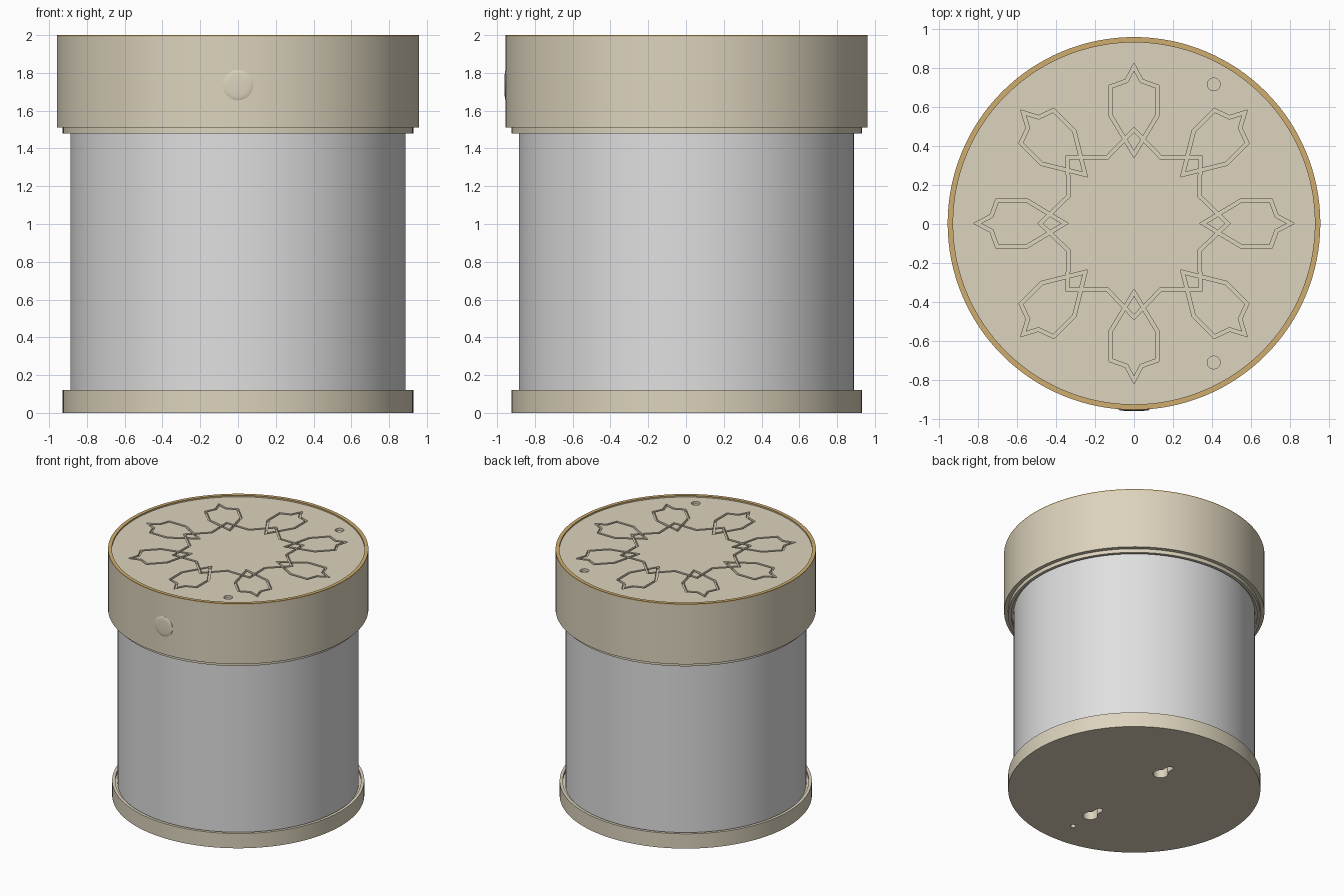
import bpy, bmesh, math
from mathutils import Matrix, Vector

if "Cube" in bpy.data.objects:
    bpy.data.objects.remove(bpy.data.objects["Cube"])

SIDES = 128
CENTRE = Vector((0, 0.003, 0))


def material(name, rgb):
    m = bpy.data.materials.new(name)
    m.use_nodes = True
    m.diffuse_color = (*rgb, 1)
    m.node_tree.nodes["Principled BSDF"].inputs["Base Color"].default_value = (*rgb, 1)
    return m


tan = material("warm_tan", (0.72, 0.655, 0.51))
grey = material("pale_grey", (0.74, 0.74, 0.74))
gold = material("dull_gold", (0.62, 0.42, 0.16))


def finish(bm, name, mat):
    bmesh.ops.recalc_face_normals(bm, faces=bm.faces)
    mesh = bpy.data.meshes.new(name)
    bm.to_mesh(mesh)
    bm.free()
    mesh.materials.append(mat)
    obj = bpy.data.objects.new(name, mesh)
    obj.location = CENTRE
    bpy.context.collection.objects.link(obj)
    return obj


def smooth(obj):
    bpy.ops.object.select_all(action='DESELECT')
    obj.select_set(True)
    bpy.context.view_layer.objects.active = obj
    bpy.ops.object.shade_smooth_by_angle(angle=math.radians(30))


def lathe(name, profile, mat, ring=False, sides=SIDES):
    """Turn (radius, z) points about z; a ring closes on itself, otherwise the ends are capped."""
    bm = bmesh.new()
    loops = []
    for r, z in profile:
        loops.append([bm.verts.new((r * math.cos(a), r * math.sin(a), z))
                      for a in (2 * math.pi * i / sides for i in range(sides))])
    pairs = list(zip(loops, loops[1:]))
    if ring:
        pairs.append((loops[-1], loops[0]))
    else:
        bm.faces.new(loops[0])
        bm.faces.new(loops[-1])
    for low, high in pairs:
        for i in range(sides):
            j = (i + 1) % sides
            bm.faces.new((low[i], low[j], high[j], high[i]))
    return finish(bm, name, mat)


def inset(points, width):
    """Mitred inward offset of a counter-clockwise outline."""
    result = []
    for i, p in enumerate(points):
        a = (p - points[i - 1]).normalized()
        b = (points[(i + 1) % len(points)] - p).normalized()
        na, nb = Vector((-a.y, a.x)), Vector((-b.y, b.x))
        result.append(p + (na + nb) * width / (1 + na.dot(nb)))
    return result


def add_band(bm, outline, width, z0, z1):
    inner = inset(outline, width)
    rings = [[bm.verts.new((p.x, p.y, z)) for p in pts]
             for pts, z in ((outline, z0), (outline, z1), (inner, z1), (inner, z0))]
    n = len(outline)
    for k in range(4):
        a, b = rings[k], rings[(k + 1) % 4]
        for i in range(n):
            j = (i + 1) % n
            bm.faces.new((a[i], a[j], b[j], b[i]))


def add_prism(bm, outline, z0, z1):
    low, high = ([bm.verts.new((p[0], p[1], z)) for p in outline] for z in (z0, z1))
    bm.faces.new(low)
    bm.faces.new(high)
    for i in range(len(low)):
        j = (i + 1) % len(low)
        bm.faces.new((low[i], low[j], high[j], high[i]))


def carve(obj, bm):
    cutter = finish(bm, "cutter", obj.data.materials[0])
    cutter.hide_render = True
    mod = obj.modifiers.new("carve", 'BOOLEAN')
    mod.operation, mod.solver, mod.object = 'DIFFERENCE', 'EXACT', cutter
    bpy.context.view_layer.objects.active = obj
    bpy.ops.object.modifier_apply(modifier=mod.name)
    bpy.data.objects.remove(cutter)


def arc(cx, cy, r, start, end, steps):
    return [(cx + r * math.cos(start + (end - start) * i / steps),
             cy + r * math.sin(start + (end - start) * i / steps)) for i in range(steps + 1)]


# Body tube and the turned parts around it
body = lathe("body", [(0.887, 0.09), (0.887, 1.52)], grey)
base = lathe("base", [(0.928, 0), (0.928, 0.12), (0.905, 0.12), (0.905, 0.1), (0.88, 0.1)], tan)
collar = lathe("collar", [(0.88, 1.5), (0.905, 1.5), (0.905, 1.48), (0.928, 1.48),
                          (0.928, 1.53), (0.88, 1.53)], tan, ring=True)
cap = lathe("cap", [(0.9, 1.51), (0.958, 1.51), (0.958, 1.992), (0.93, 1.992),
                    (0.93, 1.95), (0.9, 1.95)], tan, ring=True)
rim = lathe("rim", [(0.93, 1.985), (0.958, 1.992), (0.958, 2), (0.93, 2)], gold, ring=True)
lid = lathe("lid", [(0.93, 1.93), (0.93, 1.988)], tan)

# Petal grooves carved in the lid
FLOOR, ABOVE, WIDTH = 1.968, 2.02, 0.018
half = [(0.128, 0.55), (0.128, 0.71), (0.045, 0.74)]
petal = [(0, 0.337)] + half + [(0, 0.825)] + [(-x, y) for x, y in reversed(half)]
bm = bmesh.new()
for k in range(8):
    turn = Matrix.Rotation(k * math.pi / 4, 2)
    add_band(bm, [turn @ Vector(p) for p in petal], WIDTH, FLOOR, ABOVE)
carve(lid, bm)

# Star groove crossing the petals
star = []
for k in range(16):
    r, a = (0.375 if k % 2 else 0.495), k * math.pi / 8
    star.append(Vector((r * math.cos(a), r * math.sin(a))))
bm = bmesh.new()
add_band(bm, star, WIDTH, FLOOR - 0.0005, ABOVE)
carve(lid, bm)

# Two small round recesses in the lid
bm = bmesh.new()
for y in (-0.715, 0.715):
    add_prism(bm, arc(0.41, y, 0.033, 0, 2 * math.pi, 24)[:-1], FLOOR, ABOVE)
carve(lid, bm)

# Keyhole slots and a pin hole under the base
bm = bmesh.new()
for y in (-0.505, 0.3):
    spread = math.asin(0.025 / 0.055)
    keyhole = arc(0, y, 0.055, math.pi / 2 + spread, 2.5 * math.pi - spread, 24)
    keyhole += arc(0, y + 0.105, 0.025, 0, math.pi, 10)
    add_prism(bm, keyhole, -0.05, 0.085)
add_prism(bm, arc(0, -0.7, 0.02, 0, 2 * math.pi, 16)[:-1], -0.05, 0.085)
carve(base, bm)

# Front button, slightly domed
button = lathe("button", [(0.08, 0), (0.08, 0.026), (0.073, 0.029), (0.055, 0.031), (0.02, 0.032)],
               tan, sides=48)
button.rotation_euler.x = math.pi / 2
button.location = (0, -0.929, 1.735)

for part in (body, base, collar, cap, rim, lid, button):
    smooth(part)
